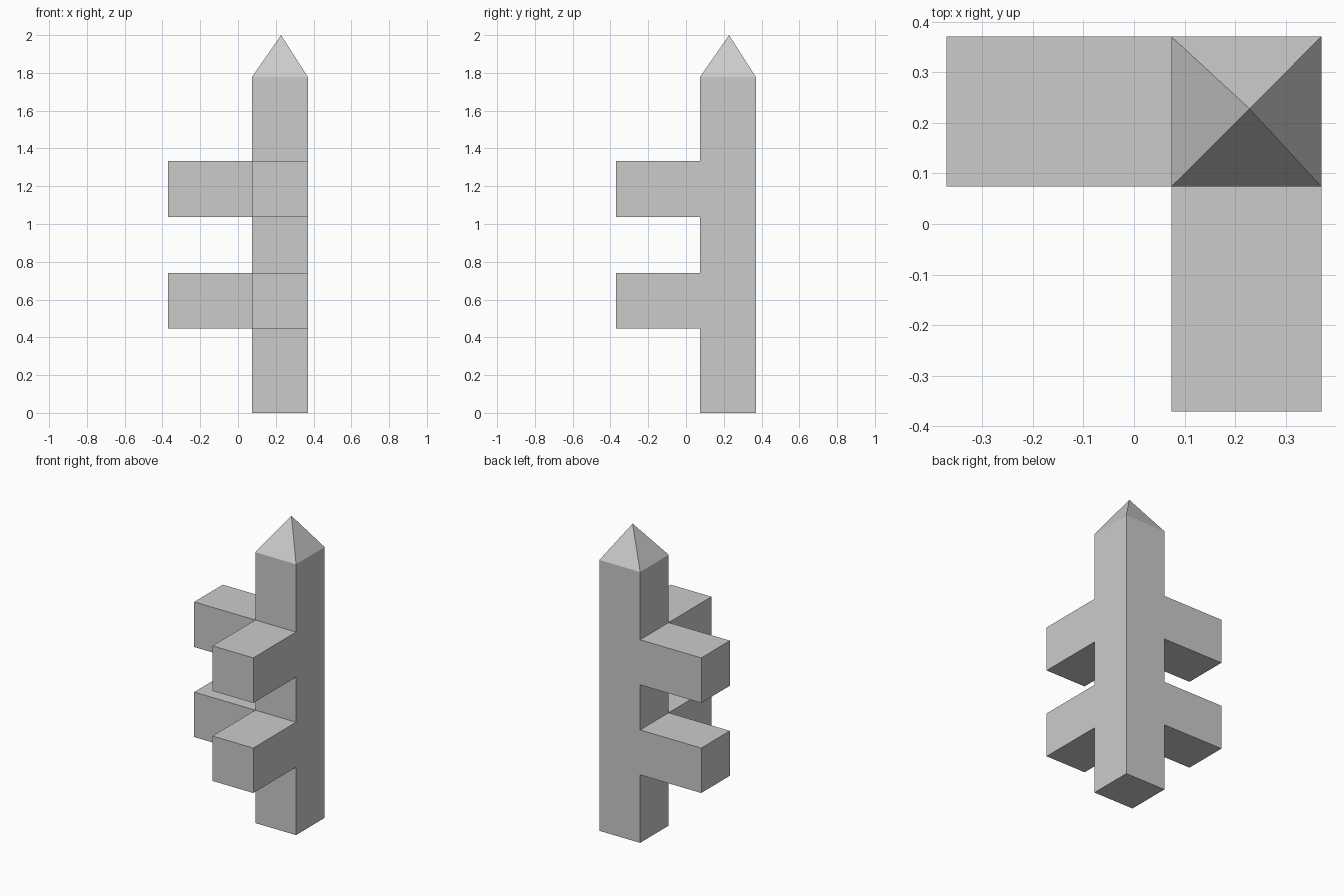
import bpy, bmesh
from mathutils import Vector

if "Cube" in bpy.data.objects:
    bpy.data.objects.remove(bpy.data.objects["Cube"])

LO, HI = 0.074, 0.37            # post footprint, same in x and y
RAIL_LENGTH = 0.444
LEVELS = [0, 0.446, 0.741, 1.037, 1.333, 1.778]
APEX = (0.228, 0.228, 2.0)

bm = bmesh.new()

# Post: square rings stacked at the rail heights
corners = [(LO, LO), (HI, LO), (HI, HI), (LO, HI)]
rings = [[bm.verts.new((x, y, z)) for x, y in corners] for z in LEVELS]
bm.faces.new(rings[0][::-1])
rail_roots = []
for level, (low, high) in enumerate(zip(rings, rings[1:])):
    for i in range(4):
        j = (i + 1) % 4
        face = bm.faces.new((low[i], low[j], high[j], high[i]))
        if level in (1, 3) and i in (0, 3):      # front and left sides
            rail_roots.append(face)

# Pointed cap
apex = bm.verts.new(APEX)
for i in range(4):
    bm.faces.new((rings[-1][i], rings[-1][(i + 1) % 4], apex))
bm.normal_update()

# Rails: two to the front, two to the left
for face in rail_roots:
    offset = face.normal.copy() * RAIL_LENGTH
    new_face = bmesh.ops.extrude_discrete_faces(bm, faces=[face])["faces"][0]
    bmesh.ops.translate(bm, verts=new_face.verts[:], vec=Vector(offset))

bmesh.ops.recalc_face_normals(bm, faces=bm.faces[:])
mesh = bpy.data.meshes.new("fence_corner_post")
bm.to_mesh(mesh)
bm.free()
bpy.context.collection.objects.link(bpy.data.objects.new("fence_corner_post", mesh))
